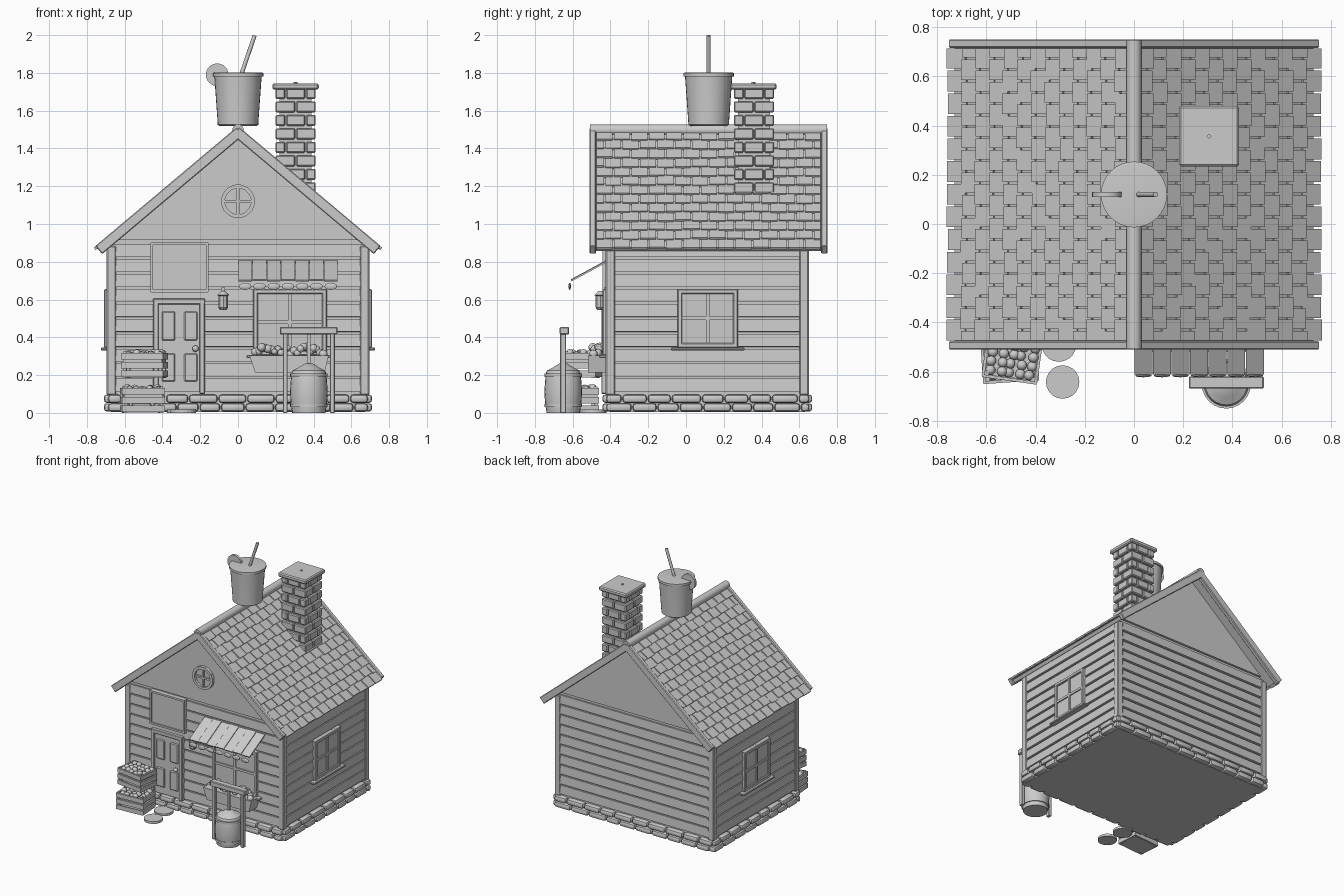
import bpy, bmesh, random
from math import sin, cos, pi, radians, atan2, hypot
from mathutils import Matrix, Vector

if "Cube" in bpy.data.objects:
    bpy.data.objects.remove(bpy.data.objects["Cube"])
random.seed(4)
ID = Matrix()


def frame(o, u, v, w):
    m = Matrix((u, v, w)).transposed().to_4x4()
    m.translation = o
    return m


class Part:
    """Collects primitives in one mesh and turns them into a named object."""
    def __init__(self, name, smooth=False):
        self.name, self.smooth, self.bm = name, smooth, bmesh.new()

    def box(self, c, s, M=ID, R=ID, bevel=0, seg=1):
        m = M @ Matrix.Translation(c) @ R @ Matrix.Diagonal((*s, 1))
        vs = bmesh.ops.create_cube(self.bm, size=1, matrix=m)['verts']
        if bevel:
            es = list({e for v in vs for e in v.link_edges})
            bmesh.ops.bevel(self.bm, geom=es, offset=bevel, segments=seg, affect='EDGES', profile=.5)

    def rod(self, a, b, r, n=16, r2=None):
        a, b = Vector(a), Vector(b)
        m = Matrix.Translation((a + b) / 2) @ (b - a).to_track_quat('Z', 'Y').to_matrix().to_4x4()
        bmesh.ops.create_cone(self.bm, cap_ends=True, segments=n, radius1=r,
                              radius2=r if r2 is None else r2, depth=(b - a).length, matrix=m)

    def ball(self, c, r, s=(1, 1, 1), sub=2):
        bmesh.ops.create_icosphere(self.bm, subdivisions=sub, radius=r,
                                   matrix=Matrix.Translation(c) @ Matrix.Diagonal((*s, 1)))

    def lathe(self, c, prof, n=24):
        rings = [[self.bm.verts.new((c[0] + r * cos(2 * pi * i / n), c[1] + r * sin(2 * pi * i / n), c[2] + z))
                  for i in range(n)] for r, z in prof]
        for a, b in zip(rings, rings[1:]):
            for i in range(n):
                self.bm.faces.new((a[i], a[(i + 1) % n], b[(i + 1) % n], b[i]))
        self.bm.faces.new(rings[0][::-1])
        self.bm.faces.new(rings[-1])

    def prism(self, pts, y0, y1):
        f = self.bm.faces.new([self.bm.verts.new((x, y0, z)) for x, z in pts])
        ext = bmesh.ops.extrude_face_region(self.bm, geom=[f])['geom']
        bmesh.ops.translate(self.bm, vec=(0, y1 - y0, 0), verts=[g for g in ext if isinstance(g, bmesh.types.BMVert)])

    def done(self):
        bmesh.ops.recalc_face_normals(self.bm, faces=self.bm.faces)
        me = bpy.data.meshes.new(self.name)
        self.bm.to_mesh(me)
        self.bm.free()
        if self.smooth:
            me.shade_smooth()
            me.set_sharp_from_angle(angle=radians(35))
        bpy.context.collection.objects.link(bpy.data.objects.new(self.name, me))


FRONT = frame((0, -.405, 0), (1, 0, 0), (0, 0, 1), (0, -1, 0))
BACK = frame((0, .63, 0), (-1, 0, 0), (0, 0, 1), (0, 1, 0))
RIGHT = frame((.672, .115, 0), (0, 1, 0), (0, 0, 1), (1, 0, 0))
LEFT = frame((-.672, .115, 0), (0, -1, 0), (0, 0, 1), (-1, 0, 0))

# House body and gables
p = Part('house_body')
p.prism([(-.672, .005), (.672, .005), (.672, .9), (0, 1.455), (-.672, .9)], -.405, .63)
p.prism([(-.65, .915), (.65, .915), (0, 1.455)], -.422, .647)
p.done()

# Clapboards and corner posts
p = Part('wall_planks')
for M, half in ((FRONT, .67), (BACK, .67), (RIGHT, .515), (LEFT, .515)):
    for i in range(10):
        p.box((0, .147 + i * .079, .005), (2 * half, .067, .022), M, Matrix.Rotation(radians(-4), 4, 'X'))
p.done()
p = Part('corner_posts')
for x in (-.67, .67):
    for y in (-.4, .625):
        p.box((x, y, .49), (.05, .05, .79), bevel=.006)
p.done()

# Foundation stones, two courses on every side
p = Part('foundation_stones', True)
for M, half in ((FRONT, .69), (BACK, .69), (RIGHT, .54), (LEFT, .54)):
    for row in range(2):
        u = -half - row * .05
        while u < half - .03:
            w = random.uniform(.11, .16)
            a, b = max(u, -half), min(u + w, half)
            if b - a > .03:
                p.box(((a + b) / 2, .029 + row * .046, .008), (b - a - .006, .044, .06), M, bevel=.016, seg=2)
            u += w
p.done()

# Roof deck, shingles, barge boards, ridge
ang = atan2(.635, .755)
L = hypot(.635, .755)
deck, shin, barge = Part('roof_deck'), Part('roof_shingles'), Part('barge_boards')
for s in (1, -1):
    S = frame((0, 0, 1.503), (s * cos(ang), 0, -sin(ang)), (0, s, 0), (s * sin(ang), 0, cos(ang)))
    deck.box((L / 2 - .01, s * .12, -.023), (L - .03, 1.22, .026), S)
    for y in (-.493, .733):
        barge.box((L / 2 - .005, s * y, -.016), (L - .01, .034, .056), S, bevel=.005)
    for r in range(13):
        v = -.477 - (r % 2) * .046
        while v < .715:
            w = .092
            a, b = max(v, -.477), min(v + w, .717)
            if b - a > .015:
                shin.box((.05 + r * .0742 + random.uniform(-.004, .004), s * (a + b) / 2, -.002 + random.uniform(-.002, .002)),
                         (.09, b - a - .008, .013), S, Matrix.Rotation(radians(-6), 4, 'Y'))
            v += w
for q in (deck, shin, barge):
    q.done()
p = Part('ridge_cap', True)
p.rod((0, -.507, 1.497), (0, .747, 1.497), .031, 12)
p.done()

# Brick chimney
p = Part('chimney_core')
p.box((.305, .36, 1.38), (.17, .17, .66))
p.done()
p = Part('chimney_bricks')
for row in range(9):
    z = 1.12 + row * .0715
    for k in range(4):
        M = Matrix.Translation((.305, .36, z)) @ Matrix.Rotation(k * pi / 2, 4, 'Z')
        spans = ((-.106, -.003), (.003, .09)) if row % 2 else ((-.09, -.056), (-.05, .05), (.056, .106))
        for a, b in spans:
            p.box(((a + b) / 2, -.087, 0), (b - a, .038, .058), M, bevel=.006)
p.done()
p = Part('chimney_cap')
p.box((.305, .357, 1.728), (.245, .245, .034), bevel=.008)
p.rod((.305, .357, 1.74), (.305, .357, 1.752), .01, 4)
p.done()

# Giant drink on the ridge
p = Part('drink_cup', True)
p.lathe((0, .12, 1.52), [(.1, 0), (.108, .006), (.108, .02), (.125, .26), (.134, .262), (.134, .28), (.12, .282)], 32)
p.done()
p = Part('drink_straw', True)
p.rod((.0, .12, 1.74), (.088, .12, 1.998), .011, 12)
p.done()
p = Part('citrus_slice', True)
p.rod((-.11, .11, 1.79), (-.11, .13, 1.79), .06, 24)
p.done()

# Windows: pane, frame, cross bars, sill
def window(name, M, u, v, w, h):
    p = Part(name)
    p.box((u, v, .012), (w, h, .024), M)
    t = .025
    for k in (-1, 1):
        p.box((u + k * (w - t) / 2, v, .02), (t, h, .034), M, bevel=.004)
        p.box((u, v + k * (h - t) / 2, .02), (w, t, .034), M, bevel=.004)
    p.box((u, v, .018), (.018, h, .03), M)
    p.box((u, v, .018), (w, .018, .03), M)
    p.box((u, v - h / 2 - .007, .025), (w + .07, .015, .056), M, bevel=.004)
    p.done()


window('right_window', RIGHT, 0, .5, .32, .31)
window('left_window', LEFT, 0, .5, .32, .31)
window('front_window', FRONT, .275, .48, .39, .35)

# Round gable window
p = Part('round_gable_window', True)
p.rod((0, -.41, 1.12), (0, -.426, 1.12), .075, 24)
for i in range(16):
    R = Matrix.Rotation(i * pi / 8, 4, 'Z')
    p.box((0, 0, 0), (.034, .02, .03), FRONT @ Matrix.Translation((0, 1.12, .025)) @ R @ Matrix.Translation((0, .078, 0)))
p.box((0, 1.12, .025), (.014, .14, .02), FRONT)
p.box((0, 1.12, .025), (.14, .014, .02), FRONT)
p.done()

# Panelled door, knob, framed board above it
p = Part('door')
p.box((-.31, .355, .015), (.22, .49, .03), FRONT)
for x in (-.435, -.19):
    p.box((x, .35, .02), (.03, .5, .045), FRONT, bevel=.004)
p.box((-.312, .59, .02), (.275, .03, .045), FRONT, bevel=.004)
for x in (-.368, -.25):
    for z, h in ((.46, .155), (.24, .15)):
        p.box((x, z, .032), (.07, h, .014), FRONT, bevel=.006)
p.done()
p = Part('door_knob', True)
p.ball((-.225, -.455, .34), .017)
p.done()
p = Part('board_over_door')
p.box((-.31, .77, .015), (.29, .25, .024), FRONT)
for k in (-1, 1):
    p.box((-.31 + k * .147, .77, .02), (.014, .26, .036), FRONT)
    p.box((-.31, .77 + k * .125, .02), (.3, .014, .036), FRONT)
p.done()

# Wall lantern
p = Part('wall_lantern', True)
p.box((-.078, .62, .02), (.02, .09, .02), FRONT)
p.lathe((-.078, -.452, .545), [(.016, 0), (.026, .012), (.026, .075), (.032, .078), (.012, .1)], 8)
p.done()

# Striped awning with scalloped edge
p, q = Part('awning'), Part('awning_scallops', True)
for i in range(7):
    x = .038 + i * .0755
    M = Matrix.Translation((x, -.512, .752 + .003 * (i % 2))) @ Matrix.Rotation(atan2(.1, .185), 4, 'X')
    p.box((0, 0, 0), (.073, .22, .009), M)
    q.ball((x, -.616, .67), 1, (.034, .007, .019))
p.done()
q.done()

# Planter with fruit
p = Part('planter_box')
p.prism([(.09, .215), (.46, .215), (.48, .305), (.06, .305)], -.52, -.42)
p.done()
p = Part('planter_fruit', True)
for i in range(22):
    p.ball((.09 + i * .0172, random.uniform(-.5, -.445), random.uniform(.31, .35)), random.uniform(.016, .024))
p.done()

# Barrel with hoops, hanging frame
p = Part('barrel', True)
p.lathe((.375, -.65, 0), [(.088, 0), (.096, .05), (.1, .11), (.096, .17), (.09, .215), (.085, .225), (.055, .24), (.02, .262)])
p.done()
p = Part('barrel_hoops', True)
for z in (.03, .19):
    p.lathe((.375, -.65, z), [(.1, 0), (.1, .018)])
p.done()
p = Part('barrel_frame')
for x in (.25, .5):
    p.box((x, -.65, .21), (.025, .032, .42), bevel=.003)
p.box((.375, -.644, .435), (.305, .05, .04), bevel=.005)
p.box((.375, -.65, .33), (.018, .018, .2))
p.done()

# Stacked fruit crates
p, q = Part('fruit_crates'), Part('crate_fruit', True)
for x, y, z, rot in ((-.505, -.555, 0, 4), (-.495, -.55, .185, -8)):
    M = Matrix.Translation((x, y, z)) @ Matrix.Rotation(radians(rot), 4, 'Z')
    p.box((0, 0, .01), (.215, .16, .014), M)
    for k in (-1, 1):
        for j in range(3):
            p.box((0, k * .082, .022 + j * .046), (.225, .012, .034), M)
            p.box((k * .108, 0, .022 + j * .046), (.012, .165, .034), M)
        for m in (-1, 1):
            p.box((k * .095, m * .07, .07), (.018, .018, .14), M)
    p.box((0, 0, .09), (.2, .15, .05), M)
    for a in range(5):
        for b in range(4):
            c = M @ Vector((-.08 + a * .04 + random.uniform(-.008, .008), -.055 + b * .037, random.uniform(.118, .133)))
            q.ball(c, .021)
p.done()
q.done()

# Stepping stones
p = Part('stepping_stones')
p.rod((-.29, -.642, 0), (-.29, -.642, .018), .068, 20)
p.rod((-.305, -.49, 0), (-.305, -.49, .018), .07, 20)
p.done()
